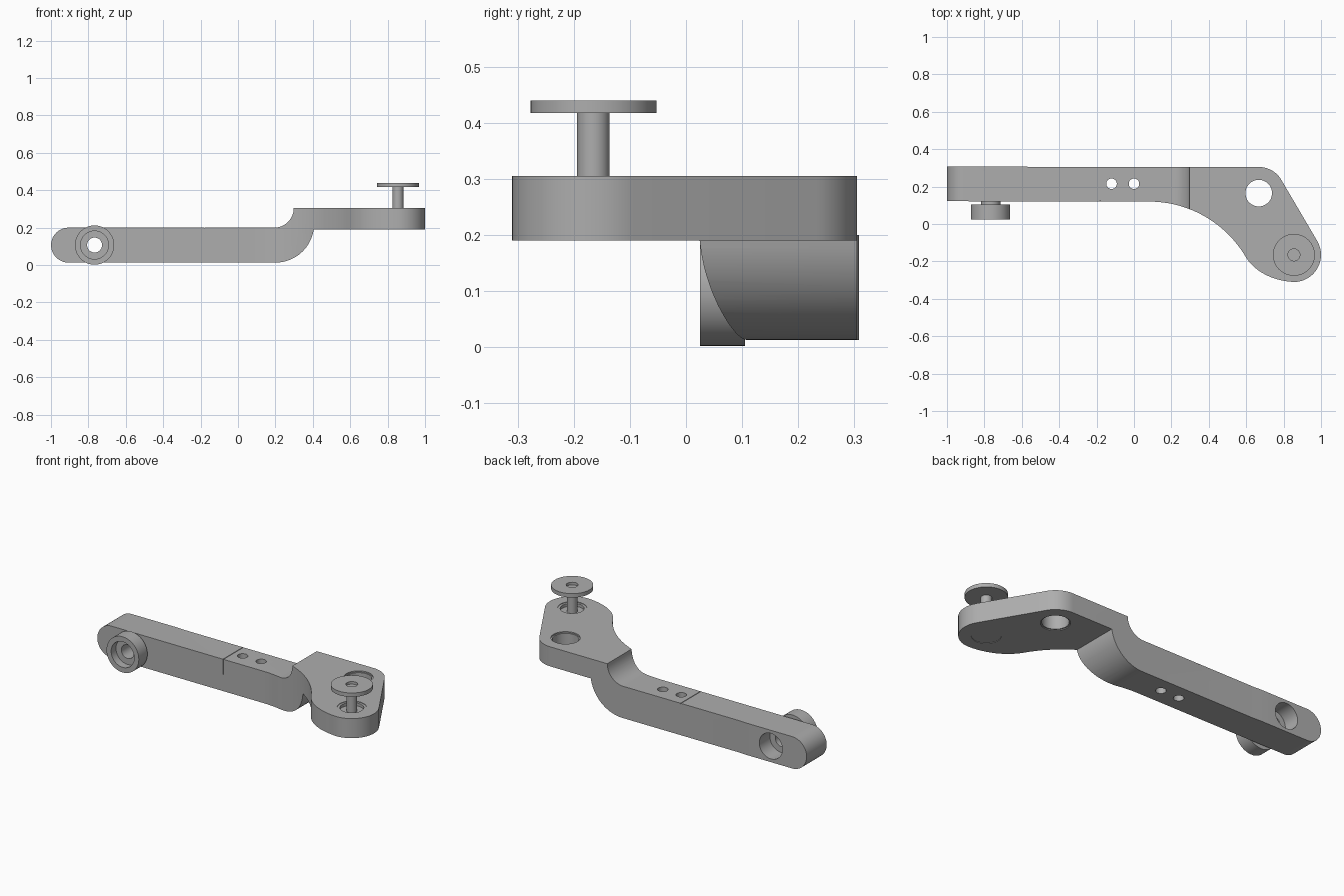
import bpy, bmesh, math
from mathutils import Matrix

if "Cube" in bpy.data.objects:
    bpy.data.objects.remove(bpy.data.objects["Cube"])

metal = bpy.data.materials.new("grey metal")
metal.diffuse_color = (0.42, 0.42, 0.42, 1)
metal.use_nodes = True
metal.node_tree.nodes["Principled BSDF"].inputs["Base Color"].default_value = metal.diffuse_color


def finish(name, bm):
    bmesh.ops.recalc_face_normals(bm, faces=bm.faces)
    me = bpy.data.meshes.new(name)
    bm.to_mesh(me)
    bm.free()
    me.materials.append(metal)
    ob = bpy.data.objects.new(name, me)
    bpy.context.collection.objects.link(ob)
    return ob


def prism(name, pts, axis, a, b):
    """Extrude a 2D outline along y (points are x, z) or z (points are x, y)."""
    bm = bmesh.new()
    place = (lambda p: (p[0], a, p[1])) if axis == 'Y' else (lambda p: (p[0], p[1], a))
    face = bm.faces.new([bm.verts.new(place(p)) for p in pts])
    ext = bmesh.ops.extrude_face_region(bm, geom=[face])
    vec = (0, b - a, 0) if axis == 'Y' else (0, 0, b - a)
    bmesh.ops.translate(bm, vec=vec, verts=[v for v in ext['geom'] if isinstance(v, bmesh.types.BMVert)])
    return finish(name, bm)


def arc(cx, cy, r, a0, a1, n=16):
    angles = [math.radians(a0 + (a1 - a0) * i / n) for i in range(n + 1)]
    return [(cx + r * math.cos(t), cy + r * math.sin(t)) for t in angles]


def bezier(p, n=12):
    out = []
    for i in range(1, n):
        t = i / n
        w = ((1 - t) ** 3, 3 * t * (1 - t) ** 2, 3 * t * t * (1 - t), t ** 3)
        out.append(tuple(sum(w[k] * p[k][j] for k in range(4)) for j in (0, 1)))
    return out


def disc(name, cx, cy, r, axis, a, b):
    return prism(name, arc(cx, cy, r, 0, 360, 48)[:-1], axis, a, b)


def box(name, lo, hi):
    bm = bmesh.new()
    mid = [(l + h) / 2 for l, h in zip(lo, hi)]
    size = [h - l for l, h in zip(lo, hi)]
    bmesh.ops.create_cube(bm, size=1, matrix=Matrix.Translation(mid) @ Matrix.Diagonal((*size, 1)))
    return finish(name, bm)


def boolean(ob, tool, op='DIFFERENCE'):
    mod = ob.modifiers.new("cut", 'BOOLEAN')
    mod.operation, mod.solver, mod.object = op, 'EXACT', tool
    bpy.context.view_layer.objects.active = ob
    bpy.ops.object.modifier_apply(modifier=mod.name)
    bpy.data.objects.remove(tool)


# Key centres
PX, PZ = -0.767, 0.107      # boss at the bar end (x, z)
HX, HY = 0.667, 0.165       # large corner hole (x, y)
SX, SY = 0.855, -0.165      # pin (x, y)

# Arm: stepped side profile crossed with the bent top outline
side = (arc(-0.906, 0.1065, 0.0935, 270, 90, 24)
        + arc(0.193, 0.305, 0.105, 270, 360)
        + [(1.1, 0.305), (1.1, 0.19)]
        + arc(0.2, 0.22, 0.207, -8.3, -90, 20))
arm = prism("arm", side, 'Y', -0.5, 0.5)

neck_start = math.degrees(math.atan2(0.30, 0.52))
outline = ([(-1.1, 0.122), (-1.1, 0.308), (-0.6, 0.308), (-0.55, 0.305)]
           + arc(HX, HY, 0.14, 90, 29.6)
           + arc(SX, SY, 0.145, 29.6, -90)
           + bezier([(SX, -0.31), (0.75, -0.305), (0.65, -0.26), (0.6, -0.18)])
           + arc(0.08, -0.48, 0.60, neck_start, 90, 24))
boolean(arm, prism("outline", outline, 'Z', -0.2, 0.6), 'INTERSECT')

# Holes and recesses in the arm
for x in (-0.12, 0.0):
    boolean(arm, disc("screw_cut", x, 0.215, 0.028, 'Z', -0.1, 0.5))
boolean(arm, disc("corner_cut", HX, HY, 0.078, 'Z', 0.1, 0.5))
boolean(arm, disc("seat_cut", SX, SY, 0.078, 'Z', 0.1, 0.5))
boolean(arm, disc("end_cut", PX, PZ, 0.04, 'Y', 0, 0.5))
boolean(arm, disc("end_recess", PX, PZ, 0.075, 'Y', 0.21, 0.5))

# Fine joint line over the top and halfway down the front
boolean(arm, box("top_groove", (-0.182, 0.0, 0.197), (-0.178, 0.4, 0.25)))
boolean(arm, box("front_groove", (-0.182, 0.0, 0.11), (-0.178, 0.125, 0.25)))

# Hollow boss and its neck at the bar end
boss = disc("end_boss", PX, PZ, 0.105, 'Y', 0.025, 0.105)
boolean(boss, disc("boss_recess", PX, PZ, 0.075, 'Y', 0, 0.07))
boolean(boss, disc("boss_hole", PX, PZ, 0.04, 'Y', 0, 0.2))
neck = disc("boss_neck", PX, PZ, 0.052, 'Y', 0.104, 0.124)
boolean(neck, disc("neck_hole", PX, PZ, 0.04, 'Y', 0, 0.2))

# Bushing lining the corner hole
bushing = disc("corner_bushing", HX, HY, 0.078, 'Z', 0.195, 0.298)
boolean(bushing, disc("bushing_hole", HX, HY, 0.071, 'Z', 0.1, 0.5))

# Bearing seat, pin and cap
seat = disc("pin_seat", SX, SY, 0.078, 'Z', 0.193, 0.302)
boolean(seat, disc("seat_recess", SX, SY, 0.064, 'Z', 0.285, 0.5))
pin = disc("pin", SX, SY, 0.029, 'Z', 0.28, 0.42)
cap = disc("pin_cap", SX, SY, 0.112, 'Z', 0.417, 0.44)
boolean(cap, disc("cap_hole", SX, SY, 0.032, 'Z', 0.425, 0.5))

# Smooth rounds, crisp edges
bpy.ops.object.select_all(action='SELECT')
bpy.ops.object.shade_smooth_by_angle(angle=math.radians(30))
